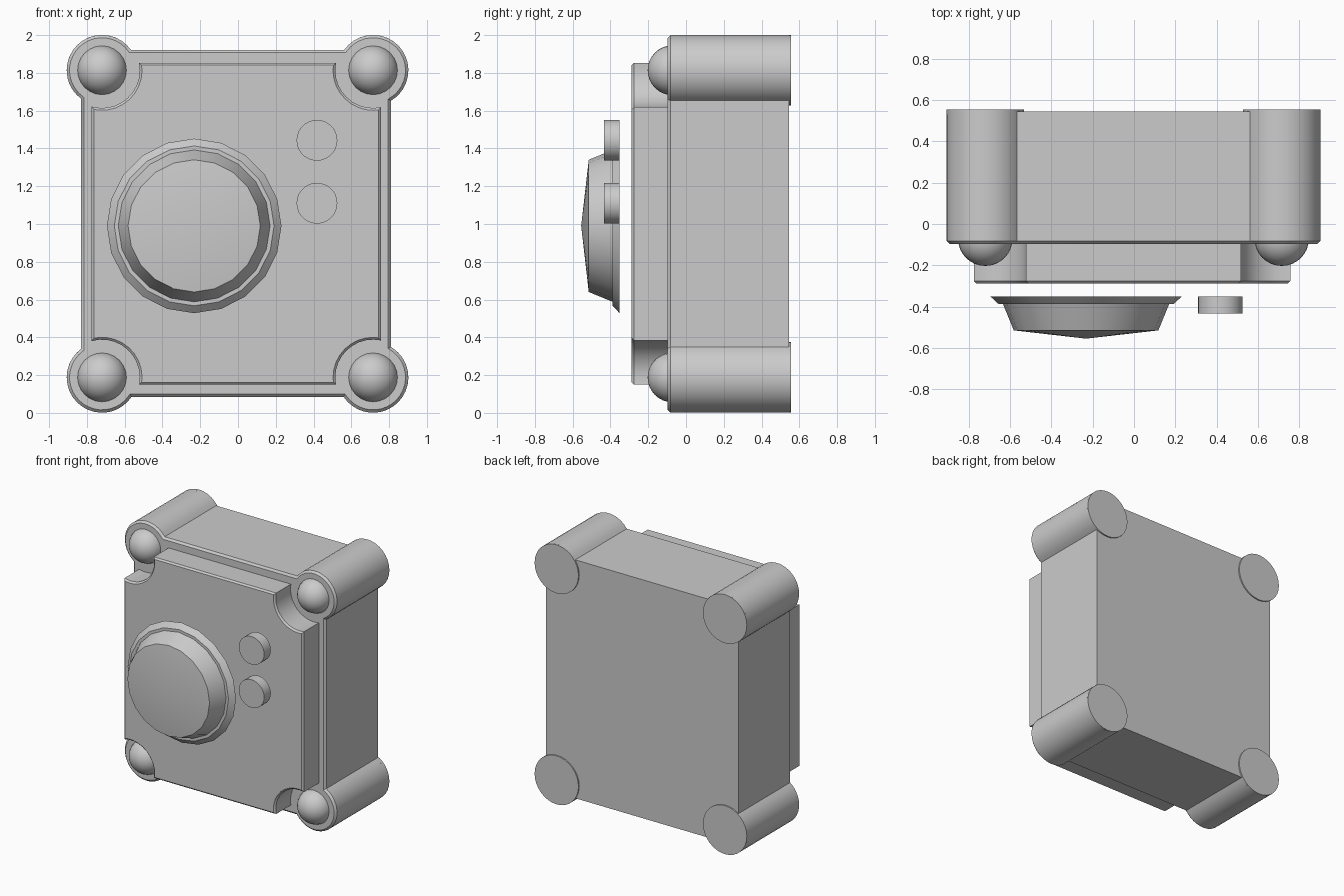
import bpy, bmesh, math

if "Cube" in bpy.data.objects:
    bpy.data.objects.remove(bpy.data.objects["Cube"])

POSTS_X = (-0.72, 0.715)
POSTS_Z = (0.188, 1.814)


def finish(name, bm, angle=30):
    bmesh.ops.recalc_face_normals(bm, faces=bm.faces)
    mesh = bpy.data.meshes.new(name)
    bm.to_mesh(mesh)
    bm.free()
    ob = bpy.data.objects.new(name, mesh)
    bpy.context.collection.objects.link(ob)
    bpy.ops.object.select_all(action='DESELECT')
    ob.select_set(True)
    bpy.context.view_layer.objects.active = ob
    bpy.ops.object.shade_smooth_by_angle(angle=math.radians(angle))
    return ob


def corner_outline(x0, x1, z0, z1, r, outward, steps):
    """Rectangle whose corners bulge around (or are scooped by) the posts."""
    pts = []
    for sx, sz in ((1, -1), (1, 1), (-1, 1), (-1, -1)):
        cx, cz = POSTS_X[sx > 0], POSTS_Z[sz > 0]
        dx = abs((x1 if sx > 0 else x0) - cx)
        dz = abs((z1 if sz > 0 else z0) - cz)
        # mirrored corner: a meets the vertical side, b meets the horizontal side
        a = (dx, -math.sqrt(r * r - dx * dx))
        b = (-math.sqrt(r * r - dz * dz), dz)
        ta, tb = math.atan2(a[1], a[0]), math.atan2(b[1], b[0])
        if not outward:
            tb -= 2 * math.pi
        arc = [(cx + sx * r * math.cos(ta + (tb - ta) * i / steps),
                cz + sz * r * math.sin(ta + (tb - ta) * i / steps))
               for i in range(steps + 1)]
        pts += arc if sx * sz > 0 else arc[::-1]
    return pts


def plate(name, pts, front, back, bevel):
    bm = bmesh.new()
    face = bm.faces.new([bm.verts.new((x, front, z)) for x, z in pts])
    rim = list(face.edges)
    ext = bmesh.ops.extrude_face_region(bm, geom=[face], use_keep_orig=True)
    for v in ext['geom']:
        if isinstance(v, bmesh.types.BMVert):
            v.co.y = back
    bmesh.ops.recalc_face_normals(bm, faces=bm.faces)
    bmesh.ops.bevel(bm, geom=rim, offset=bevel, segments=1, affect='EDGES')
    return finish(name, bm, 35)


def turned(name, x, z, profile, sides):
    """Profile of (radius, y) turned about the y direction, closed at both ends."""
    bm = bmesh.new()
    rings = []
    for r, y in profile:
        if r == 0:
            rings.append([bm.verts.new((x, y, z))] * sides)
        else:
            rings.append([bm.verts.new((x + r * math.cos(2 * math.pi * i / sides), y,
                                        z + r * math.sin(2 * math.pi * i / sides)))
                          for i in range(sides)])
    for a, b in zip(rings, rings[1:]):
        for i in range(sides):
            j = (i + 1) % sides
            bm.faces.new(list(dict.fromkeys((a[i], a[j], b[j], b[i]))))
    for ring in (rings[0], rings[-1]):
        if ring[0] is not ring[1]:
            bm.faces.new(ring)
    return finish(name, bm)


# Housing with the four corner posts merged into its outline
plate("housing", corner_outline(-0.83, 0.81, 0.085, 1.922, 0.187, True, 20),
      -0.097, 0.545, 0.015)

# Raised front lid, scooped around the posts
plate("front_lid", corner_outline(-0.775, 0.757, 0.15, 1.853, 0.2, False, 10),
      -0.288, -0.09, 0.012)

# Post ends on the back and domed screws on the front
for sx, x in zip(("left", "right"), POSTS_X):
    for sz, z in zip(("lower", "upper"), POSTS_Z):
        turned(f"post_end_{sz}_{sx}", x, z, [(0.187, 0.53), (0.187, 0.555)], 32)
        dome = [(0.132 * math.sin(math.pi / 2 * i / 8) if i else 0,
                 -0.071 - 0.132 * math.cos(math.pi / 2 * i / 8)) for i in range(9)]
        turned(f"screw_{sz}_{sx}", x, z, dome + [(0.13, -0.06)], 24)

# Dial with a flared rim and a shallow cone front
turned("dial", -0.232, 0.99,
       [(0.462, -0.352), (0.423, -0.388), (0.402, -0.388),
        (0.35, -0.515), (0, -0.555)], 20)

# Two round buttons
for name, z in (("upper_button", 1.443), ("lower_button", 1.11)):
    turned(name, 0.418, z, [(0.108, -0.352), (0.108, -0.433)], 28)
